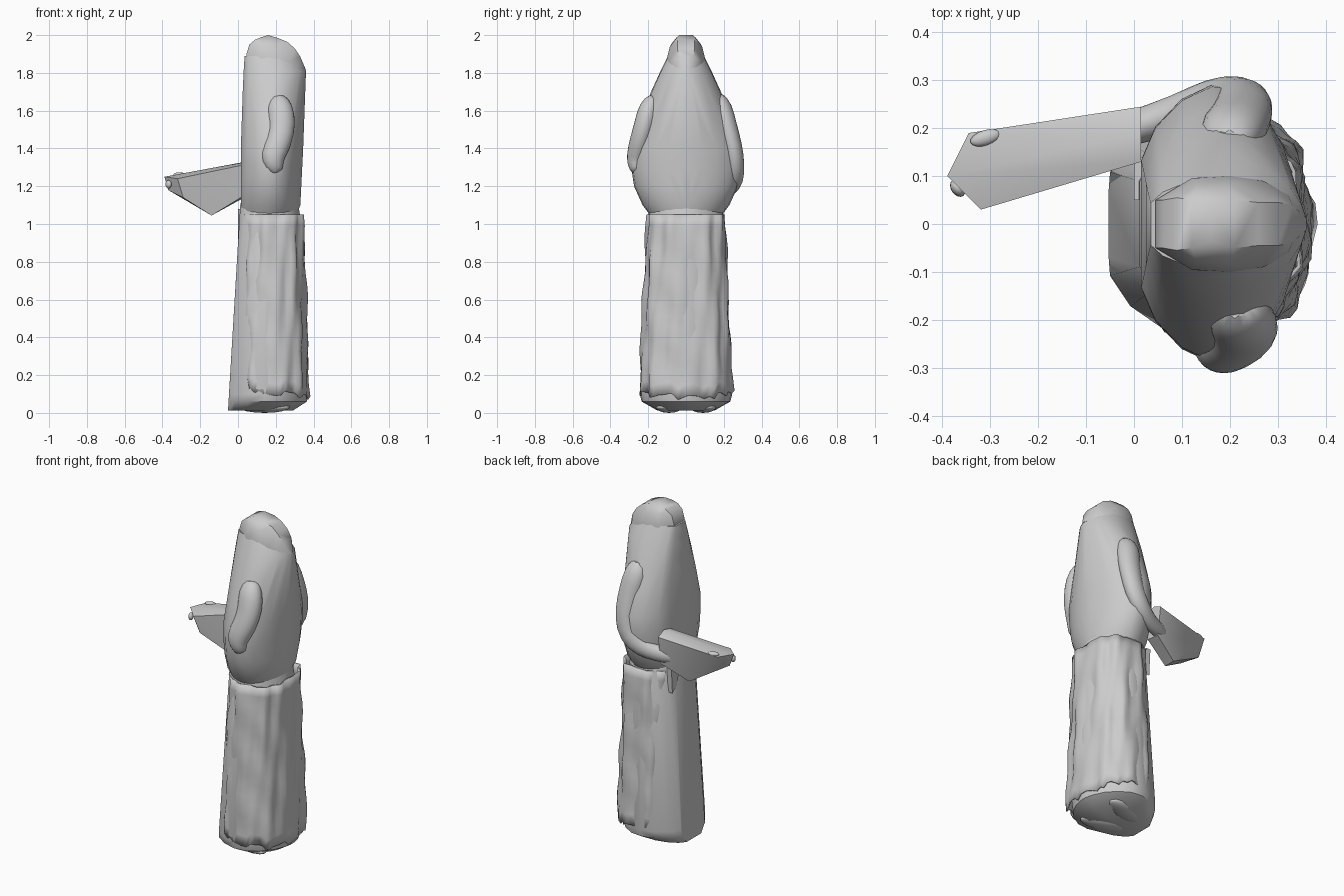
import bpy, bmesh, math, random
from mathutils import Vector

if "Cube" in bpy.data.objects:
    bpy.data.objects.remove(bpy.data.objects["Cube"])

random.seed(4)


def finish(name, bm, angle=40):
    bmesh.ops.recalc_face_normals(bm, faces=bm.faces[:])
    me = bpy.data.meshes.new(name)
    bm.to_mesh(me)
    bm.free()
    ob = bpy.data.objects.new(name, me)
    bpy.context.collection.objects.link(ob)
    bpy.ops.object.select_all(action='DESELECT')
    ob.select_set(True)
    bpy.context.view_layer.objects.active = ob
    bpy.ops.object.shade_smooth_by_angle(angle=math.radians(angle))
    return ob


def hull(name, points, angle=40):
    bm = bmesh.new()
    for p in points:
        bm.verts.new(p)
    res = bmesh.ops.convex_hull(bm, input=bm.verts[:])
    loose = [v for v in bm.verts if not v.link_faces]
    bmesh.ops.delete(bm, geom=loose, context='VERTS')
    return finish(name, bm, angle)


# Half cross-section, flat on the front (-x) side: (depth 0..1, width 0..1)
D_SHAPE = [(0, .46), (.09, .7), (.26, .9), (.45, 1), (.62, .97),
           (.78, .8), (.9, .56), (.97, .3), (1, .08)]


def ring(z, x0, x1, w):
    return [(x0 + (x1 - x0) * d, s * w * h, z) for d, h in D_SHAPE for s in (1, -1)]


def robe(name, sections):
    return hull(name, [p for s in sections for p in ring(*s)])


# Robe bodies
robe("torso", [(1.02, .03, .30, .17), (1.10, .015, .33, .23), (1.2, .015, .335, .275),
               (1.30, .015, .34, .29), (1.4, .015, .345, .287), (1.55, .02, .35, .24),
               (1.70, .025, .355, .185), (1.81, .03, .36, .135), (1.89, .035, .31, .095)])
robe("skirt", [(1.18, .03, .30, .16), (1.10, .012, .32, .195), (.94, .008, .345, .205),
               (.5, -.022, .36, .225), (.10, -.045, .37, .245), (.06, -.05, .365, .235),
               (.012, -.053, .29, .15)])

# Hood cap, sloping down toward the back
head = []
for x, y, z in [(.05, .04, 1.82), (.045, .05, 1.90), (.06, .05, 1.95), (.09, .055, 1.975),
                (.12, .05, 1.988), (.16, .035, 2.0), (.12, .095, 1.90), (.13, .08, 1.95),
                (.2, .1, 1.88), (.2, .085, 1.94), (.21, .05, 1.985), (.26, .045, 1.965),
                (.27, .09, 1.86), (.3, .045, 1.93), (.33, .04, 1.885), (.36, .012, 1.815),
                (.32, .065, 1.82), (.2, .105, 1.83), (.12, .095, 1.83)]:
    head += [(x, y, z), (x, -y, z)]
hull("hood", head, 50)

# Wavy cloth layer wrapped around sides and back of the skirt
bm = bmesh.new()
cols, rows = 44, 16
grid = []
phase = [random.uniform(0, 6.3) for _ in range(4)]
for i in range(cols + 1):
    a = math.radians(-148 + 296 * i / cols)
    hem = .085 + .045 * (1 - math.cos(a)) / 2 + random.uniform(-.018, .018)
    col = []
    for j in range(rows + 1):
        t = j / rows
        z = hem + (1.05 - hem) * t
        wob = (.006 * math.sin(9 * a + 3 * t + phase[0]) + .005 * math.sin(14 * a - 7 * t + phase[1])
               + .004 * math.sin(21 * t + 4 * a + phase[2]))
        rx, ry = .19 - .025 * t + wob, .245 - .04 * t + wob
        ca, sa = math.cos(a), math.sin(a)
        x = .182 + rx * math.copysign(abs(ca) ** .82, ca)
        y = ry * math.copysign(abs(sa) ** .82, sa)
        col.append(bm.verts.new((x, y, z)))
    grid.append(col)
for i in range(cols):
    for j in range(rows):
        bm.faces.new((grid[i][j], grid[i + 1][j], grid[i + 1][j + 1], grid[i][j + 1]))
cloth = finish("skirt_cloth", bm, 60)
mod = cloth.modifiers.new("thickness", 'SOLIDIFY')
mod.thickness = .008


def blob(name, loc, size, yaw=0):
    bpy.ops.mesh.primitive_uv_sphere_add(segments=16, ring_count=8, location=loc, rotation=(0, 0, yaw))
    ob = bpy.context.object
    ob.name = name
    ob.scale = size
    bpy.ops.object.shade_smooth()
    return ob


# Feet showing just under the hem
for s, label in ((1, "left"), (-1, "right")):
    blob(label + "_foot", (.14, s * .09, .03), (.14, .06, .03), s * .3)


def limb(name, pts, sides=12):
    """Soft tube through (x, y, z, radius) points with rounded ends."""
    bm = bmesh.new()
    rings = []
    ext = [Vector(p[:3]) for p in pts]
    for k, p in enumerate(pts):
        d = (ext[min(k + 1, len(pts) - 1)] - ext[max(k - 1, 0)]).normalized()
        u = d.cross(Vector((0, 1, 0))).normalized()
        v = d.cross(u)
        rings.append([bm.verts.new(ext[k] + p[3] * (math.cos(t) * u + .8 * math.sin(t) * v))
                      for t in (2 * math.pi * n / sides for n in range(sides))])
    for a, b in zip(rings, rings[1:]):
        for n in range(sides):
            bm.faces.new((a[n], a[(n + 1) % sides], b[(n + 1) % sides], b[n]))
    bm.faces.new(rings[0])
    bm.faces.new(rings[-1])
    ob = finish(name, bm, 70)
    ob.modifiers.new("soft", 'SUBSURF').levels = 1
    ob.modifiers["soft"].render_levels = 1
    return ob


# Arms resting on the torso; one hangs, the other bends forward
limb("hanging_arm", [(.21, -.16, 1.68, .04), (.22, -.195, 1.62, .075), (.235, -.215, 1.53, .075),
                     (.22, -.245, 1.44, .07), (.18, -.262, 1.36, .07), (.19, -.268, 1.31, .055),
                     (.215, -.265, 1.27, .03)])
limb("bent_arm", [(.2, .16, 1.69, .04), (.2, .19, 1.62, .075), (.22, .215, 1.52, .07),
                  (.23, .25, 1.41, .065), (.22, .265, 1.31, .06), (.17, .262, 1.23, .06),
                  (.09, .23, 1.19, .05), (.0, .2, 1.18, .05), (-.08, .18, 1.17, .03)])

# Open wide sleeve reaching forward
hull("sleeve", [(.015, .245, 1.30), (.015, .19, 1.325), (.015, .13, 1.31), (.015, .135, 1.14),
                (.015, .22, 1.13), (-.345, .19, 1.255), (-.39, .10, 1.25), (-.32, .03, 1.24),
                (-.37, .11, 1.18), (-.29, .05, 1.14), (-.14, .10, 1.045), (-.14, .17, 1.045)], 35)
blob("thumb", (-.31, .18, 1.262), (.033, .016, .012), .3)
blob("fingers", (-.368, .075, 1.21), (.014, .02, .022), .6)

# Small belt tail at the waist
hull("belt_tail", [(x, y, z) for x in (.0, .03) for y, z in
                   ((.05, 1.08), (.14, 1.08), (.13, .92), (.09, .95))])
